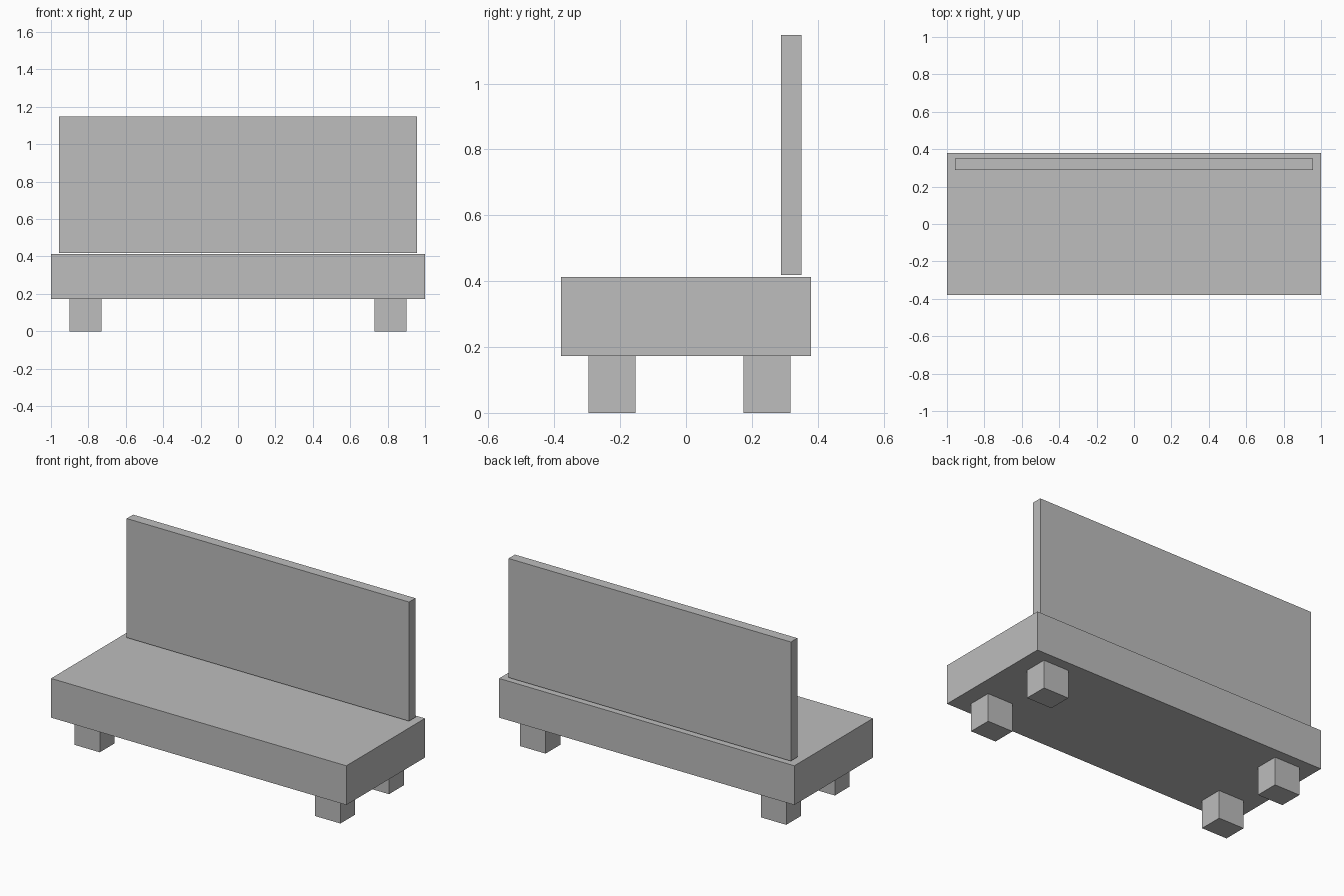
import bpy

# Remove the default cube
default = bpy.data.objects.get("Cube")
if default:
    bpy.data.objects.remove(default, do_unlink=True)

# Single grey material
grey = bpy.data.materials.new("plain_grey")
grey.use_nodes = True
colour = (0.51, 0.51, 0.51, 1.0)
grey.diffuse_color = colour
grey.node_tree.nodes["Principled BSDF"].inputs["Base Color"].default_value = colour


def box(name, x, y, z):
    """Box spanning the given (min, max) range on each axis."""
    spans = (x, y, z)
    bpy.ops.mesh.primitive_cube_add(size=1, location=[(a + b) / 2 for a, b in spans])
    obj = bpy.context.object
    obj.name = name
    obj.scale = [b - a for a, b in spans]
    bpy.ops.object.transform_apply(location=False, rotation=False, scale=True)
    obj.data.materials.append(grey)
    return obj


# Seat slab and the thin backrest just above it
box("seat", (-1, 1), (-0.38, 0.38), (0.172, 0.412))
box("backrest", (-0.956, 0.956), (0.289, 0.351), (0.418, 1.147))

# Four short block legs
for side, x in (("left", (0.729, 0.901)), ("right", (-0.901, -0.729))):
    for end, y in (("front", (-0.296, -0.153)), ("back", (0.174, 0.317))):
        box(f"{end}_{side}_leg", x, y, (0, 0.172))
